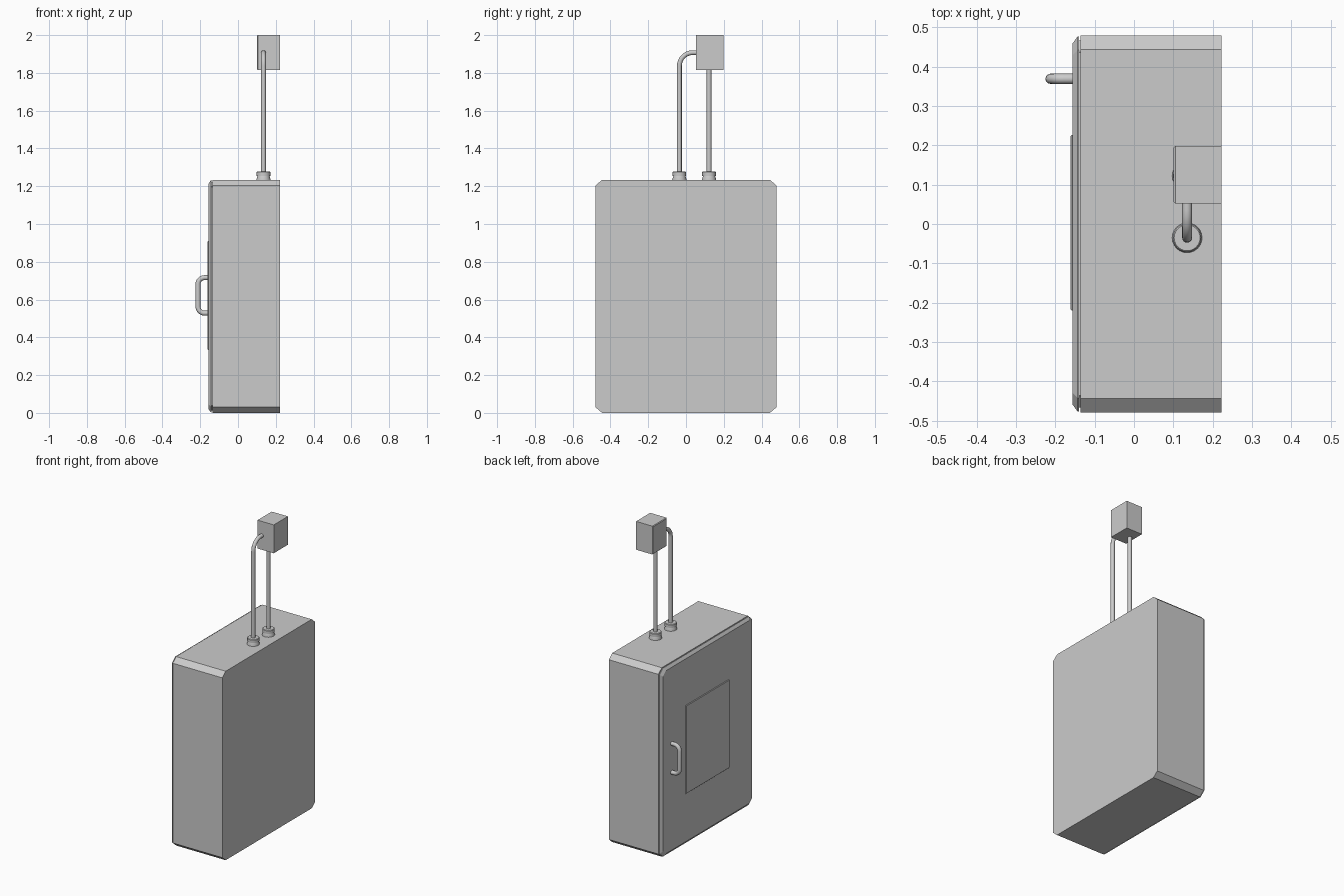
import bpy, bmesh, math
from mathutils import Vector

if "Cube" in bpy.data.objects:
    bpy.data.objects.remove(bpy.data.objects["Cube"])


def finish(name, bm, smooth=False):
    bmesh.ops.recalc_face_normals(bm, faces=bm.faces[:])
    mesh = bpy.data.meshes.new(name)
    bm.to_mesh(mesh)
    bm.free()
    ob = bpy.data.objects.new(name, mesh)
    bpy.context.collection.objects.link(ob)
    if smooth:
        bpy.ops.object.select_all(action='DESELECT')
        ob.select_set(True)
        bpy.context.view_layer.objects.active = ob
        bpy.ops.object.shade_smooth_by_angle(angle=math.radians(40))
    return ob


def octagon(x, hy, z0, z1, cy, cz):
    """Rectangle with cut corners in the plane at x."""
    return [(x, -hy + cy, z0), (x, hy - cy, z0), (x, hy, z0 + cz), (x, hy, z1 - cz),
            (x, hy - cy, z1), (x, -hy + cy, z1), (x, -hy, z1 - cz), (x, -hy, z0 + cz)]


def rectangle(x, y0, y1, z0, z1):
    return [(x, y0, z0), (x, y1, z0), (x, y1, z1), (x, y0, z1)]


def loft(name, rings, smooth=False):
    """Closed solid through a list of equal-length rings."""
    bm = bmesh.new()
    vs = [[bm.verts.new(p) for p in r] for r in rings]
    n = len(rings[0])
    for a, b in zip(vs, vs[1:]):
        for i in range(n):
            bm.faces.new((a[i], a[(i + 1) % n], b[(i + 1) % n], b[i]))
    bm.faces.new(vs[0])
    bm.faces.new(vs[-1])
    return finish(name, bm, smooth)


def tube(name, path, side, radius, sides=16):
    """Round tube along a planar path; side is the normal of its plane."""
    pts = [Vector(p) for p in path]
    side = Vector(side)
    rings = []
    for i, p in enumerate(pts):
        t = (pts[min(i + 1, len(pts) - 1)] - pts[max(i - 1, 0)]).normalized()
        u = t.cross(side).normalized()
        rings.append([p + radius * (math.cos(a) * u + math.sin(a) * side)
                      for a in (2 * math.pi * k / sides for k in range(sides))])
    return loft(name, rings, True)


def arc(cx, cy, r, a0, a1, n=8):
    return [(cx + r * math.cos(math.radians(a0 + (a1 - a0) * i / n)),
             cy + r * math.sin(math.radians(a0 + (a1 - a0) * i / n))) for i in range(n + 1)]


TOP = 1.234

# Cabinet body, door seal and bevelled door
loft("cabinet_body", [octagon(x, 0.479, 0, TOP, 0.035, 0.03) for x in (-0.136, 0.222)])
loft("door_seal", [octagon(x, 0.466, 0.013, TOP - 0.013, 0.03, 0.026) for x in (-0.145, -0.13)])
loft("door", [octagon(-0.140, 0.477, 0.002, TOP - 0.002, 0.035, 0.03),
              octagon(-0.143, 0.477, 0.002, TOP - 0.002, 0.035, 0.03),
              octagon(-0.156, 0.459, 0.02, TOP - 0.02, 0.03, 0.026)])

# Raised panel on the door
loft("door_panel", [rectangle(-0.15, -0.22, 0.226, 0.333, 0.91),
                    rectangle(-0.158, -0.22, 0.226, 0.333, 0.91),
                    rectangle(-0.161, -0.217, 0.223, 0.336, 0.907)])

# Door handle
hx, r = -0.212, 0.035
handle = ([(-0.15, 0.528)] + arc(hx + r, 0.528 + r, r, 270, 180)
          + arc(hx + r, 0.716 - r, r, 180, 90) + [(-0.15, 0.716)])
tube("door_handle", [(x, 0.369, z) for x, z in handle], (0, 1, 0), 0.013)

# Cable glands on the roof
px = 0.135
for name, y in (("front_gland", -0.035), ("rear_gland", 0.122)):
    profile = [(0.038, TOP - 0.005), (0.038, TOP), (0.032, 1.254), (0.036, 1.255),
               (0.036, 1.274), (0.033, 1.277)]
    loft(name, [[(px + rr * math.cos(2 * math.pi * k / 24), y + rr * math.sin(2 * math.pi * k / 24), z)
                 for k in range(24)] for rr, z in profile], True)

# Conduits up to the junction box
bend = 0.07
front = [(-0.035, 1.25)] + arc(-0.035 + bend, 1.907 - bend, bend, 180, 90) + [(0.07, 1.907)]
tube("front_conduit", [(px, y, z) for y, z in front], (1, 0, 0), 0.0125)
tube("rear_conduit", [(px, 0.122, 1.25), (px, 0.122, 1.83)], (1, 0, 0), 0.0125)

# Junction box with a softened outer edge
loft("junction_box", [rectangle(0.222, 0.052, 0.198, 1.815, 2.0),
                      rectangle(0.105, 0.052, 0.198, 1.815, 2.0),
                      rectangle(0.101, 0.056, 0.194, 1.819, 1.996)])
